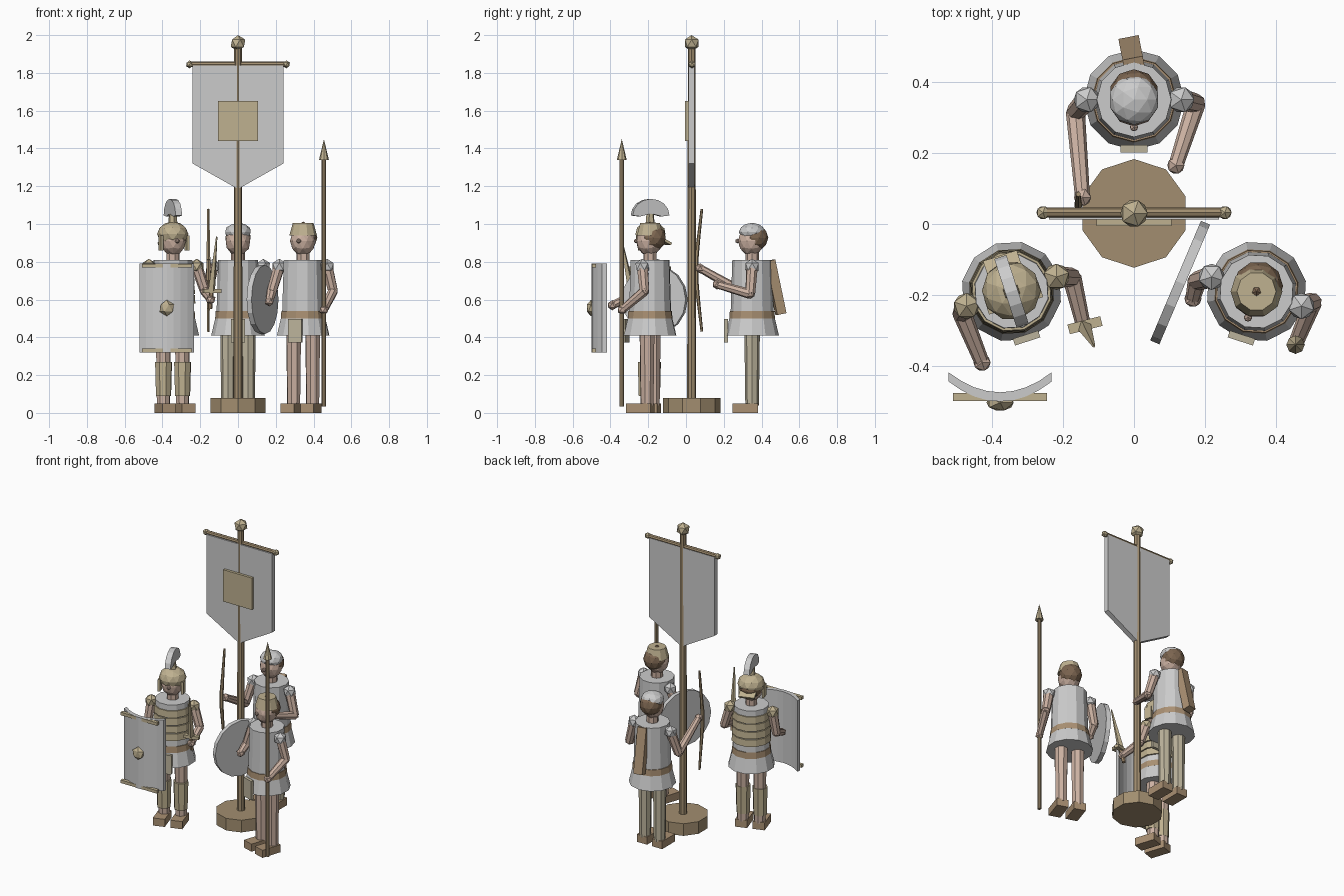
import bpy, bmesh, math
from mathutils import Matrix, Vector

if "Cube" in bpy.data.objects:
    bpy.data.objects.remove(bpy.data.objects["Cube"])

def material(name, rgb):
    m = bpy.data.materials.new(name)
    m.diffuse_color = (*rgb, 1)
    m.use_nodes = True
    m.node_tree.nodes["Principled BSDF"].inputs["Base Color"].default_value = m.diffuse_color
    return m

SKIN = material("skin", (0.60, 0.44, 0.36))
BRASS = material("brass", (0.52, 0.44, 0.28))
LEATHER = material("leather", (0.40, 0.28, 0.17))
WOOD = material("wood", (0.36, 0.27, 0.16))
HAIR = material("hair", (0.20, 0.13, 0.08))
CLOTH = material("cloth", (0.50, 0.45, 0.33))
I = Matrix.Identity(4)

def finish(name, bm, mat, M=I):
    bm.transform(M)
    bmesh.ops.recalc_face_normals(bm, faces=bm.faces)
    me = bpy.data.meshes.new(name)
    bm.to_mesh(me)
    bm.free()
    if mat:
        me.materials.append(mat)
    ob = bpy.data.objects.new(name, me)
    bpy.context.collection.objects.link(ob)
    return ob

def rod(name, p, q, r1, r2, n=8, mat=None, M=I):
    p, q = Vector(p), Vector(q)
    d = q - p
    bm = bmesh.new()
    bmesh.ops.create_cone(bm, cap_ends=True, segments=n, radius1=r1, radius2=r2, depth=d.length)
    rot = I if d.x == d.y == 0 and d.z > 0 else d.to_track_quat('Z', 'Y').to_matrix().to_4x4()
    return finish(name, bm, mat, M @ Matrix.Translation((p + q) / 2) @ rot)

def post(name, x, y, z1, z2, r1, r2, n=8, mat=None, M=I):
    return rod(name, (x, y, z1), (x, y, z2), r1, r2, n, mat, M)

def box(name, c, size, mat=None, M=I, rot=I):
    bm = bmesh.new()
    bmesh.ops.create_cube(bm, size=1)
    return finish(name, bm, mat, M @ Matrix.Translation(c) @ rot @ Matrix.Diagonal((*size, 1)))

def ball(name, c, r, mat=None, M=I, sub=1, scale=(1, 1, 1)):
    bm = bmesh.new()
    bmesh.ops.create_icosphere(bm, subdivisions=sub, radius=r)
    return finish(name, bm, mat, M @ Matrix.Translation(c) @ Matrix.Diagonal((*scale, 1)))

def slab(name, pts, depth, mat=None, M=I):
    """Extrude a closed outline lying in local xy along +z."""
    bm = bmesh.new()
    f = bm.faces.new([bm.verts.new((x, y, 0)) for x, y in pts])
    g = bmesh.ops.extrude_face_region(bm, geom=[f])
    bmesh.ops.translate(bm, vec=(0, 0, depth), verts=[v for v in g["geom"] if isinstance(v, bmesh.types.BMVert)])
    return finish(name, bm, mat, M)

UPRIGHT = Matrix.Rotation(math.pi / 2, 4, 'X')   # local xy -> world xz

# Banner stand
post("banner_base", 0, 0.03, 0, 0.08, 0.153, 0.153, 10, WOOD)
post("banner_pole", 0, 0.03, 0.08, 1.93, 0.024, 0.02, 8, WOOD)
ball("pole_finial", (0, 0.03, 1.957), 0.043, BRASS)
rod("crossbar", (-0.255, 0.032, 1.845), (0.255, 0.032, 1.845), 0.014, 0.014, 8, WOOD)
for s in (-1, 1):
    ball("crossbar_knob", (s * 0.256, 0.032, 1.845), 0.021, BRASS)
slab("banner_cloth", [(-0.24, 1.84), (-0.24, 1.32), (0, 1.185), (0.24, 1.32), (0.24, 1.84)],
     0.034, None, Matrix.Translation((0, 0.046, 0)) @ UPRIGHT)
box("banner_emblem", (0, 0.004, 1.545), (0.21, 0.018, 0.21), BRASS)

# Shared figure body
def figure(tag, x, y, turn, leg_mat, pad_mat, arms):
    M = Matrix.Translation((x, y, 0)) @ Matrix.Rotation(math.radians(turn), 4, 'Z')
    post(tag + "_torso", 0, 0, 0.52, 0.81, 0.114, 0.105, 12, None, M)
    post(tag + "_skirt", 0, 0, 0.41, 0.52, 0.142, 0.116, 12, None, M)
    post(tag + "_belt", 0, 0, 0.50, 0.54, 0.121, 0.118, 12, LEATHER, M)
    box(tag + "_apron", (0, -0.138, 0.435), (0.075, 0.02, 0.125), CLOTH, M)
    post(tag + "_neck", 0, 0, 0.80, 0.86, 0.036, 0.036, 8, SKIN, M)
    ball(tag + "_head", (0, -0.005, 0.91), 0.07, SKIN, M, 2, (0.97, 1, 1.12))
    ball(tag + "_hair", (0, 0.016, 0.927), 0.07, HAIR, M, 2)
    ball(tag + "_nose", (0, -0.077, 0.91), 0.013, SKIN, M)
    for s in (-1, 1):
        post(tag + "_leg", s * 0.053, 0, 0.04, 0.42, 0.036, 0.041, 8, leg_mat, M)
        box(tag + "_foot", (s * 0.055, -0.036, 0.025), (0.075, 0.135, 0.05), LEATHER, M)
        ball(tag + "_shoulder_pad", (s * 0.133, 0, 0.775), 0.041, pad_mat, M)
    # Arms run shoulder, elbow, hand in world space
    for s, (elbow, hand) in zip((-1, 1), arms):
        shoulder = M @ Vector((s * 0.133, 0, 0.775))
        rod(tag + "_upper_arm", shoulder, elbow, 0.031, 0.027, 8, SKIN)
        ball(tag + "_elbow", elbow, 0.027, SKIN)
        rod(tag + "_forearm", elbow, hand, 0.027, 0.021, 8, SKIN)
        ball(tag + "_hand", hand, 0.027, SKIN)
    return M

# Heavy soldier: banded armour, crested helmet, curved shield, sword
M = figure("soldier", -0.345, -0.19, 18, SKIN, BRASS,
           [((-0.485, -0.25, 0.635), (-0.428, -0.39, 0.57)),
            ((-0.175, -0.15, 0.645), (-0.144, -0.28, 0.60))])
for i in range(4):
    z = 0.58 + i * 0.05
    post("armour_band", 0, 0, z, z + 0.044, 0.122 - i * 0.002, 0.119 - i * 0.002, 12, BRASS, M)
for s in (-1, 1):
    post("greave", s * 0.053, -0.004, 0.09, 0.27, 0.042, 0.047, 8, BRASS, M)
    box("cheek_guard", (s * 0.073, -0.02, 0.90), (0.014, 0.045, 0.08), BRASS, M)
ball("helmet", (0, 0.002, 0.947), 0.083, BRASS, M, 2, (1, 1, 0.8))
box("neck_guard", (0, 0.083, 0.905), (0.1, 0.045, 0.014), BRASS, M, Matrix.Rotation(-0.5, 4, 'X'))
post("crest_stem", 0, 0, 0.99, 1.06, 0.026, 0.02, 6, BRASS, M)
arc = [math.pi * i / 8 for i in range(9)]
crest = [(0.102 * math.cos(a), 1.045 + 0.088 * math.sin(a)) for a in arc]
crest += [(-0.06, 1.04), (0, 1.055), (0.06, 1.04)]
slab("crest", crest, 0.036, None,
     M @ Matrix.Translation((0.018, 0, 0)) @ Matrix.Rotation(-math.pi / 2, 4, 'Z') @ UPRIGHT)

outer = []
for i in range(9):
    t = -1 + i / 4
    outer.append((-0.377 + 0.145 * t, -0.5 + 0.056 * t * t))
inner = [(px, py + 0.026) for px, py in reversed(outer)]
slab("curved_shield", outer + inner, 0.47, None, Matrix.Translation((0, 0, 0.32)))
for z in (0.331, 0.779):
    box("shield_trim", (-0.377, -0.487, z), (0.265, 0.022, 0.02), BRASS)
ball("shield_boss", (-0.377, -0.503, 0.555), 0.043, BRASS, I, 1, (1, 0.6, 1))

S = Matrix.Translation((-0.144, -0.28, 0.60)) @ Vector((0.032, -0.066, 0.34)).to_track_quat('Z', 'Y').to_matrix().to_4x4()
post("sword_blade", 0, 0, 0.05, 0.34, 0.02, 0.004, 4, BRASS, S)
post("sword_grip", 0, 0, -0.05, 0.05, 0.012, 0.012, 6, LEATHER, S)
box("sword_guard", (-0.138, -0.285, 0.645), (0.095, 0.028, 0.02), BRASS, I, Matrix.Rotation(0.25, 4, 'Z'))

# Archer: cap, bow, quiver
M = figure("archer", 0, 0.35, 0, CLOTH, None,
           [((-0.165, 0.315, 0.63), (-0.145, 0.075, 0.765)),
            ((0.175, 0.34, 0.63), (0.118, 0.165, 0.68))])
ball("archer_cap", (0, 0.0, 0.958), 0.071, None, M, 2, (1, 1, 0.68))
bow = [(0.084, 0.43), (0.068, 0.57), (0.054, 0.70), (0.054, 0.81), (0.068, 0.94), (0.084, 1.08)]
radii = [0.007, 0.009, 0.012, 0.012, 0.009, 0.007]
for i in range(5):
    rod("bow_limb", (-0.157, *bow[i]), (-0.157, *bow[i + 1]), radii[i], radii[i + 1], 6, WOOD)
box("quiver", (-0.005, 0.473, 0.665), (0.058, 0.05, 0.29), LEATHER, I,
    Matrix.Rotation(math.radians(11), 4, 'Z') @ Matrix.Rotation(math.radians(12), 4, 'X'))

# Spearman: brass cap, round shield, spear
M = figure("spearman", 0.345, -0.19, -18, SKIN, None,
           [((0.178, -0.16, 0.64), (0.166, -0.21, 0.59)),
            ((0.503, -0.22, 0.645), (0.455, -0.338, 0.545))])
post("spearman_cap", 0, 0, 0.94, 1.005, 0.073, 0.055, 10, BRASS, M)
ball("cap_crown", (0, 0, 0.985), 0.028, HAIR, M)
n = Vector((0.92, -0.39, 0)).normalized()
c = Vector((0.13, -0.165, 0.60))
rod("round_shield", c - n * 0.014, c + n * 0.014, 0.183, 0.183, 16)
post("spear_shaft", 0.455, -0.34, 0.035, 1.35, 0.012, 0.012, 8, WOOD)
post("spear_head", 0.455, -0.34, 1.34, 1.45, 0.026, 0.0, 8, BRASS)
